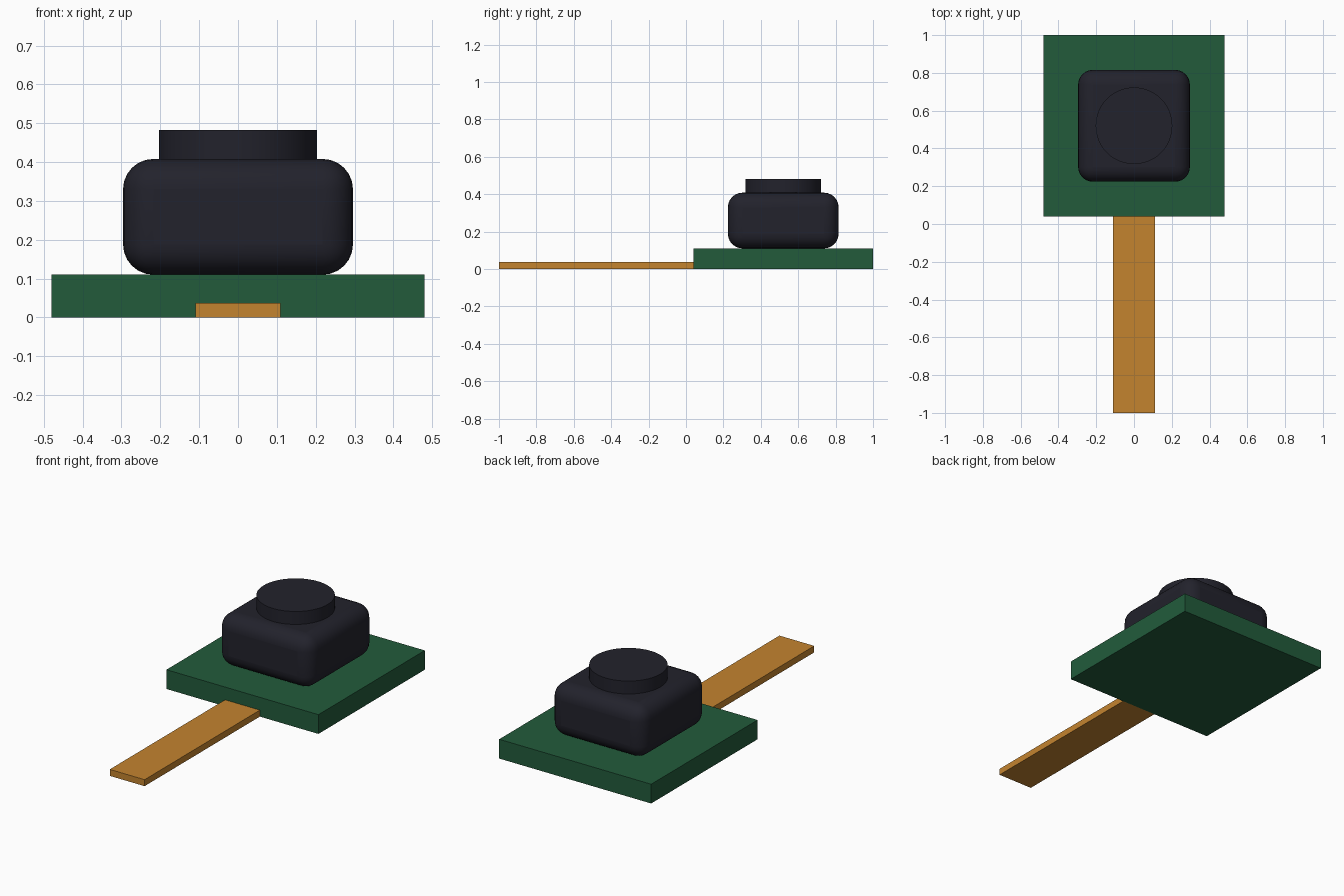
import bpy
import math

if "Cube" in bpy.data.objects:
    bpy.data.objects.remove(bpy.data.objects["Cube"])


def material(name, rgb):
    m = bpy.data.materials.new(name)
    m.diffuse_color = (*rgb, 1)
    m.use_nodes = True
    m.node_tree.nodes["Principled BSDF"].inputs["Base Color"].default_value = m.diffuse_color
    return m


GREEN = material("board green", (0.016, 0.105, 0.044))
BLACK = material("housing black", (0.016, 0.016, 0.025))
ORANGE = material("ribbon orange", (0.55, 0.23, 0.028))


def box(name, lo, hi, mat):
    """Box between two opposite corners."""
    bpy.ops.mesh.primitive_cube_add(size=1, location=[(a + b) / 2 for a, b in zip(lo, hi)])
    ob = bpy.context.object
    ob.name = name
    ob.scale = [b - a for a, b in zip(lo, hi)]
    bpy.ops.object.transform_apply(location=False, rotation=False, scale=True)
    ob.data.materials.append(mat)
    return ob


# Circuit board and flat ribbon cable
box("circuit_board", (-0.48, 0.04, 0), (0.48, 1.0, 0.11), GREEN)
box("ribbon_cable", (-0.11, -1.0, 0), (0.11, 0.04, 0.037), ORANGE)

# Rounded sensor housing
housing = box("lens_housing", (-0.296, 0.224, 0.11), (0.296, 0.816, 0.408), BLACK)
bevel = housing.modifiers.new("rounding", "BEVEL")
bevel.width = 0.078
bevel.segments = 6
bpy.ops.object.shade_smooth_by_angle(angle=math.radians(40))

# Lens barrel on top of the housing
bpy.ops.mesh.primitive_cylinder_add(vertices=48, radius=0.203, depth=0.112,
                                    location=(0, 0.52, 0.426))
barrel = bpy.context.object
barrel.name = "lens_barrel"
barrel.data.materials.append(BLACK)
bpy.ops.object.shade_smooth_by_angle(angle=math.radians(40))
